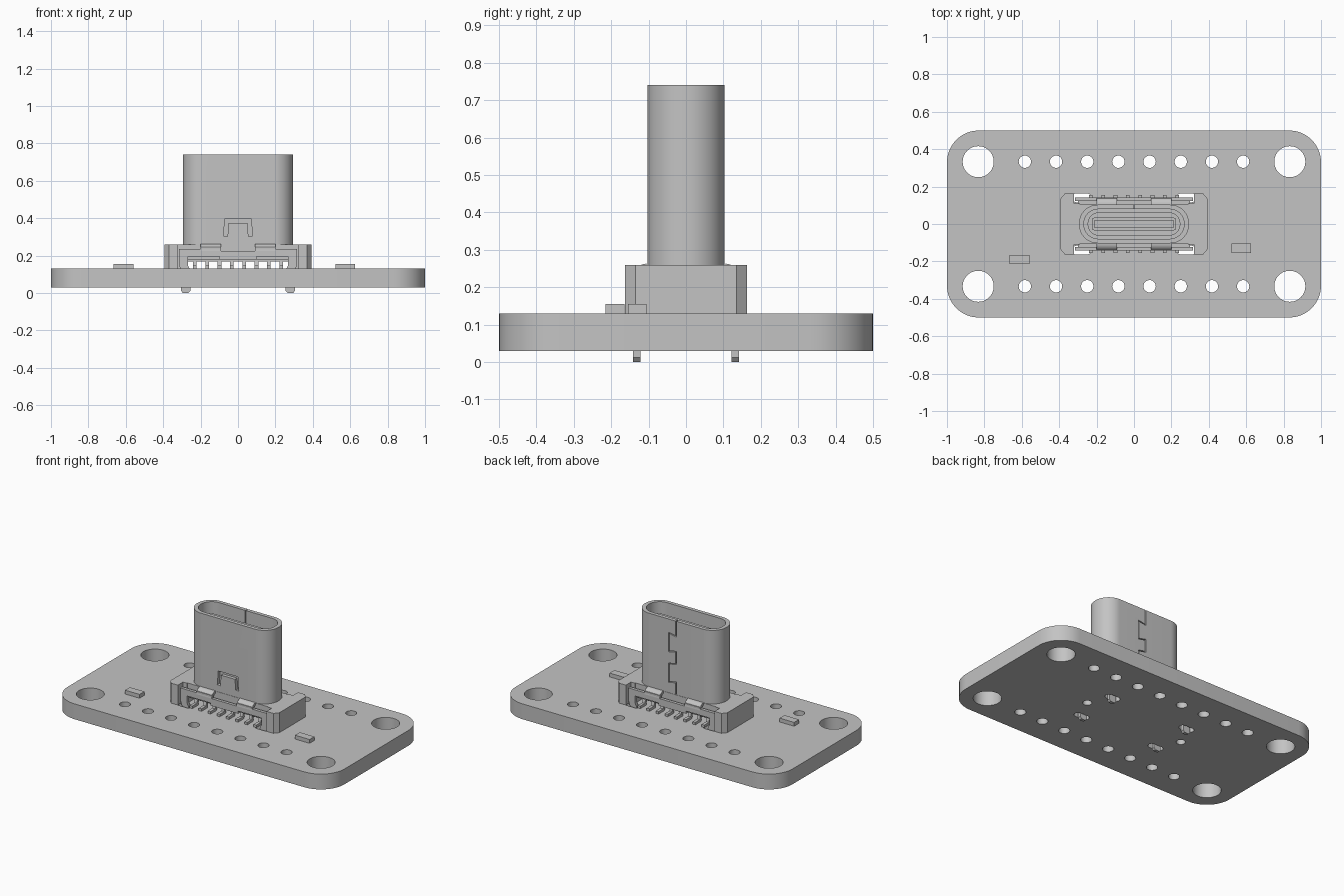
import bpy, bmesh, math
from mathutils import Vector

if "Cube" in bpy.data.objects:
    bpy.data.objects.remove(bpy.data.objects["Cube"], do_unlink=True)

grey = bpy.data.materials.new("plain_grey")
grey.use_nodes = True
grey.diffuse_color = (0.55, 0.55, 0.55, 1)
grey.node_tree.nodes["Principled BSDF"].inputs["Base Color"].default_value = (0.55, 0.55, 0.55, 1)


def extrude(name, pts, a, b, axis="Z"):
    """Extrude a closed outline from a to b along an axis."""
    place = {"Z": lambda u, v, w: (u, v, w),
             "Y": lambda u, v, w: (u, w, v),
             "X": lambda u, v, w: (w, u, v)}[axis]
    bm = bmesh.new()
    low = [bm.verts.new(place(u, v, a)) for u, v in pts]
    high = [bm.verts.new(place(u, v, b)) for u, v in pts]
    bm.faces.new(low)
    bm.faces.new(high)
    n = len(pts)
    for i in range(n):
        j = (i + 1) % n
        bm.faces.new((low[i], low[j], high[j], high[i]))
    bmesh.ops.recalc_face_normals(bm, faces=bm.faces)
    mesh = bpy.data.meshes.new(name)
    bm.to_mesh(mesh)
    bm.free()
    mesh.materials.append(grey)
    ob = bpy.data.objects.new(name, mesh)
    bpy.context.scene.collection.objects.link(ob)
    return ob


def rounded(hx, hy, r, cx=0, cy=0, seg=10):
    """Rounded rectangle outline."""
    pts = []
    for k, (sx, sy) in enumerate([(1, 1), (-1, 1), (-1, -1), (1, -1)]):
        for i in range(seg + 1):
            t = math.pi / 2 * (k + i / seg)
            pts.append((cx + sx * (hx - r) + r * math.cos(t),
                        cy + sy * (hy - r) + r * math.sin(t)))
    return pts


def circle(x, y, r, n=32):
    return [(x + r * math.cos(math.tau * i / n), y + r * math.sin(math.tau * i / n))
            for i in range(n)]


def box(name, x0, x1, y0, y1, z0, z1):
    return extrude(name, [(x0, y0), (x1, y0), (x1, y1), (x0, y1)], z0, z1)


def ribbon(path, width, y0, y1):
    """Cutters following a path drawn in the xz plane."""
    out = []
    for p, q in zip(path, path[1:]):
        p, q = Vector(p), Vector(q)
        d = (q - p).normalized() * width / 2
        n = Vector((-d.y, d.x))
        p, q = p - d, q + d
        out.append(extrude("slot_cutter", [p + n, q + n, q - n, p - n], y0, y1, "Y"))
    return out


def cut(ob, cutters):
    for c in cutters:
        c.hide_render = True
        m = ob.modifiers.new("cut", "BOOLEAN")
        m.operation = "DIFFERENCE"
        m.solver = "EXACT"
        m.object = c
    bpy.context.view_layer.update()
    deps = bpy.context.evaluated_depsgraph_get()
    mesh = bpy.data.meshes.new_from_object(ob.evaluated_get(deps))
    ob.modifiers.clear()
    ob.data = mesh
    for c in cutters:
        bpy.data.objects.remove(c, do_unlink=True)


# Circuit board with mounting, pin, leg and peg holes
board = extrude("board", rounded(1, 0.5, 0.17), 0.03, 0.13)
outlines = []
for sy in (-1, 1):
    outlines += [circle(sx * 0.833, sy * 0.333, 0.083, 48) for sx in (-1, 1)]
    outlines += [circle((i - 3.5) / 6, sy * 0.333, 0.033) for i in range(8)]
    outlines += [rounded(0.05, 0.024, 0.023, sx * 0.28, sy * 0.14) for sx in (-1, 1)]
outlines += [circle(sx * 0.355, 0, 0.027) for sx in (-1, 1)]
cut(board, [extrude("hole_cutter", o, -0.1, 0.3) for o in outlines])

# Small surface components
box("left_component", 0.52, 0.625, -0.155, -0.105, 0.13, 0.155)
box("right_component", -0.665, -0.56, -0.215, -0.165, 0.13, 0.155)

# Connector housing: bridge between two chamfered end blocks
box("housing_bridge", -0.33, 0.33, -0.105, 0.105, 0.168, 0.26)
for side, s in (("left", 1), ("right", -1)):
    half = [(0.393, 0.135), (0.37, 0.163), (0.32, 0.163), (0.32, 0.11), (0.29, 0.11)]
    ring = half + [(x, -y) for x, y in reversed(half)]
    extrude(side + "_housing_end", [(s * x, y) for x, y in ring], 0.13, 0.26)

# Metal shell with latch cutout in front and interlocking seam at the back
shell = extrude("metal_shell", rounded(0.294, 0.103, 0.1, seg=16), 0.2, 0.74)
cutters = [extrude("bore_cutter", rounded(0.268, 0.079, 0.076, seg=16), 0.1, 0.9)]
cutters += ribbon([(-0.066, 0.315), (-0.06, 0.385), (0.06, 0.385), (0.066, 0.315)],
                  0.022, -0.2, -0.05)
seam = [(0, 0.8), (0, 0.64)]
for z in (0.64, 0.44):
    seam += [(0.05, z + 0.01), (0.05, z - 0.11), (0, z - 0.1), (0, z - 0.18)]
cutters += ribbon(seam, 0.006, 0.05, 0.2)
cut(shell, cutters)

# Insulating liner and contact tongue inside the shell
liner = extrude("inner_liner", rounded(0.27, 0.081, 0.078, seg=16), 0.2, 0.45)
cut(liner, [extrude("liner_cutter", rounded(0.245, 0.06, 0.058), 0.3, 0.9)])
extrude("contact_tongue", rounded(0.215, 0.022, 0.008, seg=3), 0.28, 0.69)
extrude("tongue_base", rounded(0.225, 0.034, 0.012, seg=3), 0.28, 0.42)

# Flanges, bent straps, legs and contact pins on both long sides
for side, s in (("front", -1), ("back", 1)):
    plate = [(-0.315, 0.195), (-0.315, 0.235), (-0.2, 0.235), (-0.2, 0.245),
             (-0.09, 0.245), (-0.09, 0.225)]
    plate = plate + [(-x, z) for x, z in reversed(plate)]
    plate += [(0.1, 0.195), (0.1, 0.178), (-0.1, 0.178), (-0.1, 0.195)]
    extrude(side + "_flange", plate, s * 0.122, s * 0.142, "Y")
    box(side + "_flange_backing", -0.3, 0.3, s * 0.1, s * 0.123, 0.18, 0.215)
    arc = [math.pi / 2 * i / 8 for i in range(9)]
    strap = [(s * (0.105 + 0.038 * math.sin(t)), 0.225 + 0.038 * math.cos(t)) for t in arc]
    strap += [(s * (0.105 + 0.02 * math.sin(t)), 0.225 + 0.02 * math.cos(t))
              for t in reversed(arc)]
    for sx in (-1, 1):
        tag = side + ("_left" if sx > 0 else "_right")
        extrude(tag + "_bent_strap", strap, sx * 0.09, sx * 0.2, "X")
        leg = [(0.315, 0.22), (0.315, 0.15), (0.305, 0.12), (0.305, 0.012), (0.295, 0),
               (0.265, 0), (0.255, 0.012), (0.255, 0.12), (0.268, 0.15), (0.268, 0.22)]
        extrude(tag + "_leg", [(sx * x, z) for x, z in leg], s * 0.122, s * 0.142, "Y")
    pin = [(0.08, 0.18), (0.1, 0.18), (0.108, 0.146), (0.155, 0.146), (0.155, 0.13), (0.094, 0.13)]
    for i in range(8):
        x = (i - 3.5) * 0.066
        extrude(f"{side}_pin_{i + 1}", [(s * y, z) for y, z in pin], x - 0.01, x + 0.01, "X")

# Smooth the round surfaces while keeping edges sharp
for ob in bpy.context.scene.objects:
    ob.select_set(ob.type == "MESH")
bpy.context.view_layer.objects.active = board
bpy.ops.object.shade_smooth_by_angle(angle=math.radians(30))
